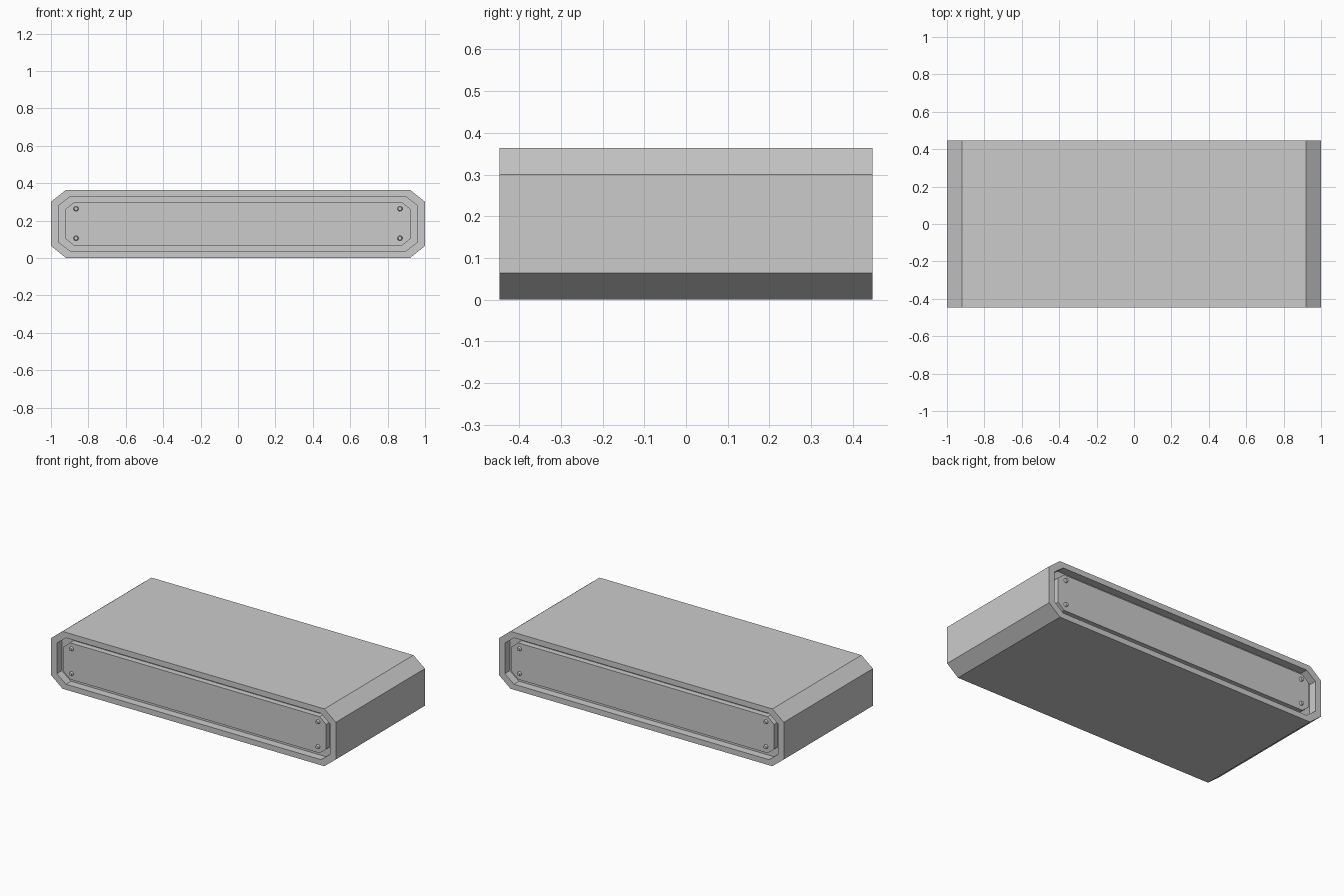
import bpy, bmesh
from math import pi
from mathutils import Matrix

if "Cube" in bpy.data.objects:
    bpy.data.objects.remove(bpy.data.objects["Cube"])

H, D = 0.364, 0.447      # body height, half depth
RECESS, PROUD = 0.05, 0.036


def octagon(hx, hz, cx, cz):
    """Chamfered rectangle in the xz plane, centred on the body height."""
    q = [(hx, hz - cz), (hx - cx, hz)]
    pts = q + [(-x, z) for x, z in reversed(q)]
    return pts + [(-x, -z) for x, z in pts]


def ring(bm, prof, y):
    return [bm.verts.new((x, y, z + H / 2)) for x, z in prof]


def bridge(bm, a, b):
    n = len(a)
    for i in range(n):
        bm.faces.new((a[i], a[(i + 1) % n], b[(i + 1) % n], b[i]))


def finish(bm, name):
    bmesh.ops.recalc_face_normals(bm, faces=bm.faces)
    me = bpy.data.meshes.new(name)
    bm.to_mesh(me)
    bm.free()
    ob = bpy.data.objects.new(name, me)
    bpy.context.collection.objects.link(ob)
    return ob


def loft(name, sections):
    bm = bmesh.new()
    rings = [ring(bm, p, y) for p, y in sections]
    for a, b in zip(rings, rings[1:]):
        bridge(bm, a, b)
    bm.faces.new(rings[0])
    bm.faces.new(rings[-1])
    return finish(bm, name)


outer = octagon(1.0, H / 2, 0.08, 0.064)
inner = octagon(0.96, 0.147, 0.065, 0.05)
plate = octagon(0.922, 0.116, 0.045, 0.037)

# Body with a recess in each end
loft("body", [(inner, -D + RECESS), (inner, -D), (outer, -D),
              (outer, D), (inner, D), (inner, D - RECESS)])

for side, label in ((-1, "front"), (1, "back")):
    # Raised end plate
    floor = side * (D - RECESS)
    face = floor + side * PROUD
    loft(label + "_plate", [(plate, floor - side * 0.005), (plate, face)])

    # Domed screws in the plate corners
    for x in (-0.866, 0.866):
        for z in (0.106, 0.263):
            bm = bmesh.new()
            bmesh.ops.create_cone(bm, cap_ends=True, segments=12, radius1=0.014,
                                  radius2=0.010, depth=0.014,
                                  matrix=Matrix.Translation((x, face + side * 0.006, z))
                                  @ Matrix.Rotation(-side * pi / 2, 4, 'X'))
            finish(bm, label + "_screw")
